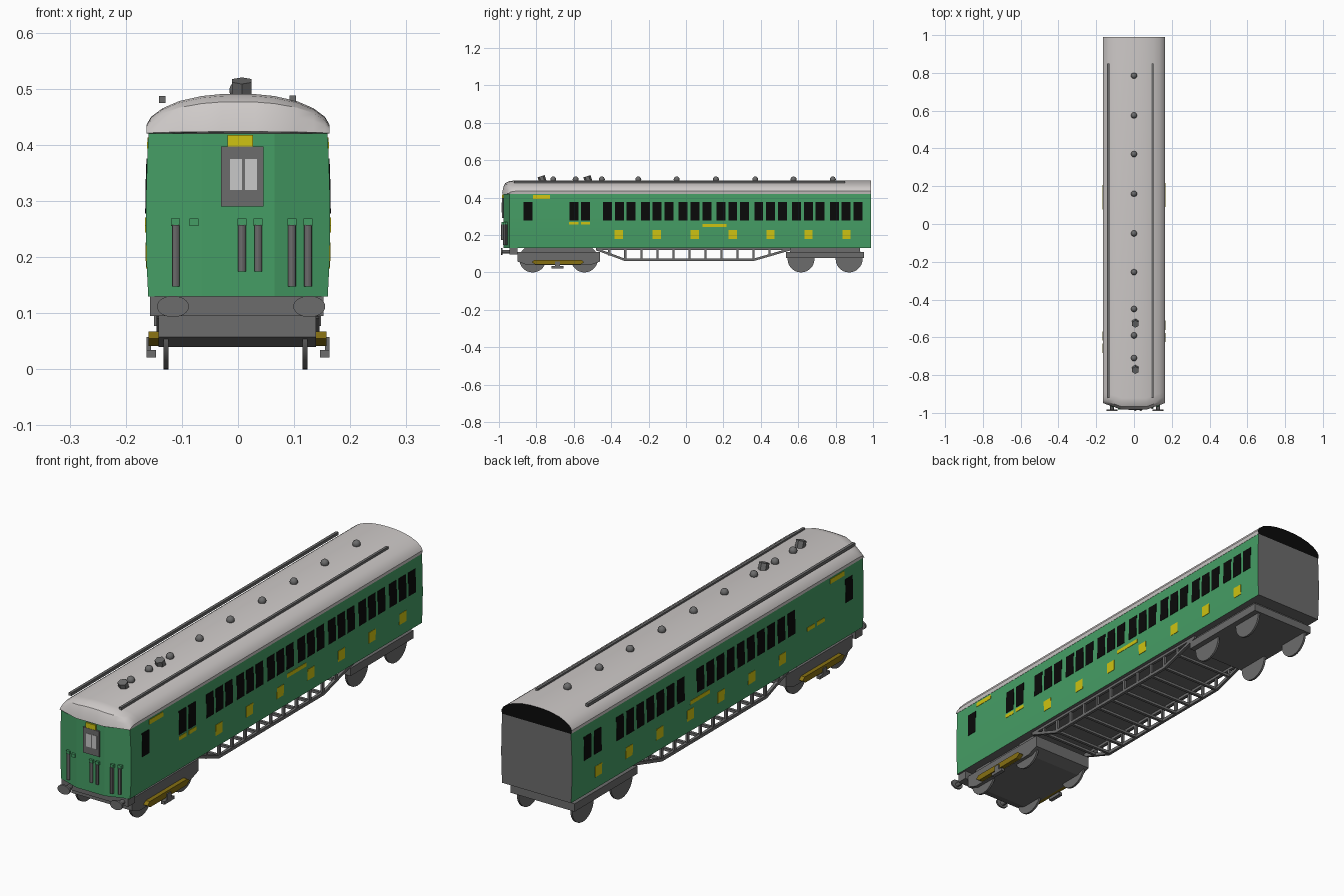
import bpy, bmesh, math
from mathutils import Matrix

if "Cube" in bpy.data.objects:
    bpy.data.objects.remove(bpy.data.objects["Cube"])


def material(name, r, g, b):
    m = bpy.data.materials.new(name)
    m.diffuse_color = (r, g, b, 1)
    m.use_nodes = True
    m.node_tree.nodes["Principled BSDF"].inputs["Base Color"].default_value = m.diffuse_color
    return m


GREEN = material("coach green", 0.06, 0.34, 0.13)
ROOF = material("roof pale grey", 0.62, 0.59, 0.58)
GREY = material("dark grey", 0.15, 0.15, 0.15)
BLACK = material("window black", 0.003, 0.003, 0.003)
YELLOW = material("yellow", 0.62, 0.55, 0.006)
OCHRE = material("shoe beam ochre", 0.24, 0.16, 0.006)
PANE = material("pale pane", 0.58, 0.58, 0.58)


def finish(bm, name, mats, smooth=None):
    bmesh.ops.recalc_face_normals(bm, faces=bm.faces)
    me = bpy.data.meshes.new(name)
    bm.to_mesh(me)
    bm.free()
    for m in mats:
        me.materials.append(m)
    ob = bpy.data.objects.new(name, me)
    bpy.context.collection.objects.link(ob)
    if smooth:
        bpy.ops.object.select_all(action='DESELECT')
        ob.select_set(True)
        bpy.context.view_layer.objects.active = ob
        bpy.ops.object.shade_smooth_by_angle(angle=math.radians(smooth))
    return ob


def loft(bm, rings):
    """Skin a list of equal closed rings and cap both ends."""
    vs = [[bm.verts.new(p) for p in r] for r in rings]
    n = len(vs[0])
    for a, b in zip(vs, vs[1:]):
        for i in range(n):
            j = (i + 1) % n
            bm.faces.new((a[i], a[j], b[j], b[i]))
    bm.faces.new(vs[0])
    bm.faces.new(vs[-1])


def prism(name, profile, x0, x1, mat):
    """Extrude a (y, z) outline along x."""
    bm = bmesh.new()
    loft(bm, [[(x, y, z) for y, z in profile] for x in (x0, x1)])
    return finish(bm, name, [mat])


def box(name, x0, x1, y0, y1, z0, z1, mat):
    return prism(name, [(y0, z0), (y1, z0), (y1, z1), (y0, z1)], x0, x1, mat)


def cylinder(name, loc, r, depth, axis, mat, sides=20, sx=1.0, tilt=0):
    bm = bmesh.new()
    bmesh.ops.create_cone(bm, cap_ends=True, segments=sides, radius1=r, radius2=r, depth=depth)
    rot = {'X': Matrix.Rotation(math.pi / 2, 4, 'Y'), 'Y': Matrix.Rotation(math.pi / 2, 4, 'X'),
           'Z': Matrix.Rotation(tilt, 4, 'X')}[axis]
    bm.transform(Matrix.Translation(loc) @ Matrix.Diagonal((sx, 1, 1, 1)) @ rot)
    return finish(bm, name, [mat], 30 if sides > 8 else None)


LEVELS = [(0.13, 0.16), (0.19, 0.163), (0.25, 0.164), (0.31, 0.1638), (0.37, 0.162), (0.42, 0.1595)]
REAR = 0.99


def wall(z):
    """Half width of the body side at height z."""
    for (z0, w0), (z1, w1) in zip(LEVELS, LEVELS[1:]):
        if z <= z1:
            return w0 + (w1 - w0) * (z - z0) / (z1 - z0)
    return LEVELS[-1][1]


def front(x):
    """y of the three-sided cab front at x."""
    return -0.977 + max(0, abs(x) - 0.065) * 0.35


# body shell: green sides, grey floor and rear end
bm = bmesh.new()
loft(bm, [[(-w, REAR, z), (-w, front(w), z), (-0.065, front(0), z),
           (0.065, front(0), z), (w, front(w), z), (w, REAR, z)] for z, w in LEVELS])
bmesh.ops.recalc_face_normals(bm, faces=bm.faces)
for f in bm.faces:
    f.material_index = 1 if f.normal.y > 0.9 or f.normal.z < -0.9 else 0
finish(bm, "body_shell", [GREEN, GREY], 12)

# roof: arched section with a rounded drop at the cab end, black rear end
half = [(0.1605, 0), (0.1635, 0.015), (0.155, 0.03), (0.135, 0.045), (0.105, 0.058),
        (0.065, 0.067), (0.03, 0.0705)]
arch = half + [(0, 0.071)] + [(-x, h) for x, h in reversed(half)]
rings = [[(x, REAR, 0.42 + h) for x, h in arch]]
for scale, back in ((1, 0.055), (0.95, 0.03), (0.8, 0.01), (0.5, 0.0), (0.05, -0.006)):
    rings.append([(x, front(x) + back, 0.42 + h * scale) for x, h in arch])
bm = bmesh.new()
loft(bm, rings)
bmesh.ops.recalc_face_normals(bm, faces=bm.faces)
for f in bm.faces:
    f.material_index = 1 if f.normal.y > 0.9 else 0
finish(bm, "roof", [ROOF, BLACK], 28)

# roof fittings: round vents, tilted hexagonal vents, long rails
for y in (0.785, 0.575, 0.37, 0.16, -0.05, -0.255, -0.45, -0.59, -0.71):
    bm = bmesh.new()
    bmesh.ops.create_uvsphere(bm, u_segments=14, v_segments=8, radius=0.016)
    bm.transform(Matrix.Translation((0, y, 0.497)))
    finish(bm, "round_vent", [GREY], 40)
for y in (-0.525, -0.77):
    cylinder("hexagonal_vent", (0.007, y, 0.5), 0.02, 0.03, 'Z', GREY, sides=6, tilt=0.3)
box("roof_rail_left", -0.141, -0.129, -0.92, 0.85, 0.475, 0.487, GREY)
box("roof_rail_right", 0.092, 0.103, -0.92, 0.85, 0.476, 0.488, GREY)


def side_plate(name, side, y, wid, z0, z1, mat):
    """Thin plate that follows the curved side wall, centred on y."""
    bm = bmesh.new()
    rs = []
    for z in (z0, (z0 + z1) / 2, z1):
        a, b = side * (wall(z) - 0.003), side * (wall(z) + 0.0015)
        rs.append([(a, y - wid / 2, z), (b, y - wid / 2, z), (b, y + wid / 2, z), (a, y + wid / 2, z)])
    loft(bm, rs)
    finish(bm, name, [mat])


# side windows
right = [-0.845, -0.60, -0.537] + [-0.419 + k * 0.202 + o for k in range(7) for o in (0, 0.063, 0.126)]
left = [-0.847, 0.885, 0.818] + [0.67 - k * 0.067 for k in range(7)] + [0.138 - k * 0.067 for k in range(10)]
for side, ys in ((1, right), (-1, left)):
    for y in ys:
        side_plate("side_window", side, y, 0.048, 0.278, 0.376, BLACK)

# yellow side panels
for side, shift in ((1, 0), (-1, -0.045)):
    for k in range(7):
        side_plate("square_panel", side, -0.36 + k * 0.203 + shift, 0.045, 0.18, 0.226, YELLOW)
    side_plate("long_panel", side, 0.153 if side > 0 else 0.142, 0.128, 0.244, 0.26, YELLOW)
    side_plate("upper_panel", side, -0.772, 0.092, 0.394, 0.413, YELLOW)
    for y in (-0.601, -0.537) if side > 0 else (-0.593, -0.658):
        side_plate("small_panel", side, y, 0.05, 0.255, 0.271, YELLOW)

# cab front: door frame, panes, head panel
box("cab_door_frame", -0.03, 0.045, -0.984, -0.975, 0.29, 0.397, GREY)
for x in (-0.0035, 0.023):
    box("cab_door_pane", x - 0.0108, x + 0.0108, -0.9855, -0.983, 0.32, 0.375, PANE)
box("head_panel", -0.019, 0.027, -0.983, -0.975, 0.397, 0.418, YELLOW)

# cab front: hanging pipes under green brackets
for x, low in ((-0.111, 0.148), (-0.078, None), (0.007, 0.174), (0.036, 0.174), (0.096, 0.148), (0.125, 0.148)):
    y = front(x)
    box("pipe_bracket", x - 0.008, x + 0.008, y - 0.009, y + 0.004, 0.255, 0.269, GREEN)
    if low:
        cylinder("front_pipe", (x, y - 0.006, (low + 0.257) / 2), 0.007, 0.257 - low, 'Z', GREY, sides=12)

# buffer beam and oval buffers
box("buffer_beam", -0.157, 0.152, -0.945, -0.9, 0.095, 0.131, GREY)
for x in (-0.116, 0.127):
    cylinder("buffer_shank", (x, -0.96, 0.11), 0.01, 0.05, 'Y', GREY, sides=12)
    cylinder("buffer_head", (x, -0.986, 0.112), 0.019, 0.008, 'Y', GREY, sides=24, sx=1.5)

# front bogie, with collector shoe beams
prism("front_bogie_frame", [(-0.9, 0.058), (-0.9, 0.108), (-0.46, 0.108), (-0.46, 0.058), (-0.51, 0.04), (-0.85, 0.04)],
      -0.142, 0.139, GREY)
box("front_bogie_bolster", -0.12, 0.12, -0.86, -0.5, 0.105, 0.131, GREY)
for s in (-1, 1):
    a, b = sorted((s * 0.139 - 0.002, s * 0.1585 - 0.001))
    prism("shoe_beam", [(-0.825, 0.055), (-0.805, 0.042), (-0.565, 0.042), (-0.545, 0.055), (-0.56, 0.067), (-0.81, 0.067)],
          a, b, OCHRE)
    a, b = sorted((s * 0.146, s * 0.163))
    box("collector_shoe", a, b, -0.72, -0.655, 0.021, 0.034, GREY)
    a, b = sorted((s * 0.155, s * 0.163))
    box("shoe_hanger", a, b, -0.7, -0.675, 0.03, 0.058, GREY)

# rear bogie
box("rear_bogie_frame", -0.15, 0.148, 0.535, 0.952, 0.077, 0.11, GREY)
box("rear_bogie_bolster", -0.13, 0.13, 0.56, 0.93, 0.108, 0.131, GREY)

# wheels
for y in (-0.82, -0.543, 0.615, 0.872):
    for x in (-0.1285, 0.1195):
        cylinder("wheel", (x, y, 0.072), 0.072, 0.009, 'X', GREY, sides=28)

# underframe truss: two bowed side girders, posts and cross bars
path = [(-0.48, 0.118), (-0.33, 0.062), (0.365, 0.062), (0.56, 0.118)]


def truss_z(y):
    return 0.062 + max(0, -0.33 - y) * 0.373 + max(0, y - 0.365) * 0.287


for x in (-0.145, 0.133):
    prism("truss_girder", path + [(y, z + 0.013) for y, z in reversed(path)], x, x + 0.012, GREY)
    box("sole_bar", x, x + 0.012, -0.48, 0.56, 0.119, 0.131, GREY)
for k in range(11):
    y = -0.41 + k * 0.0857
    z = truss_z(y)
    for x in (-0.144, 0.134):
        box("truss_post", x, x + 0.01, y - 0.006, y + 0.006, z, 0.131, GREY)
    box("truss_cross_bar", -0.14, 0.14, y - 0.006, y + 0.006, z + 0.001, z + 0.012, GREY)
